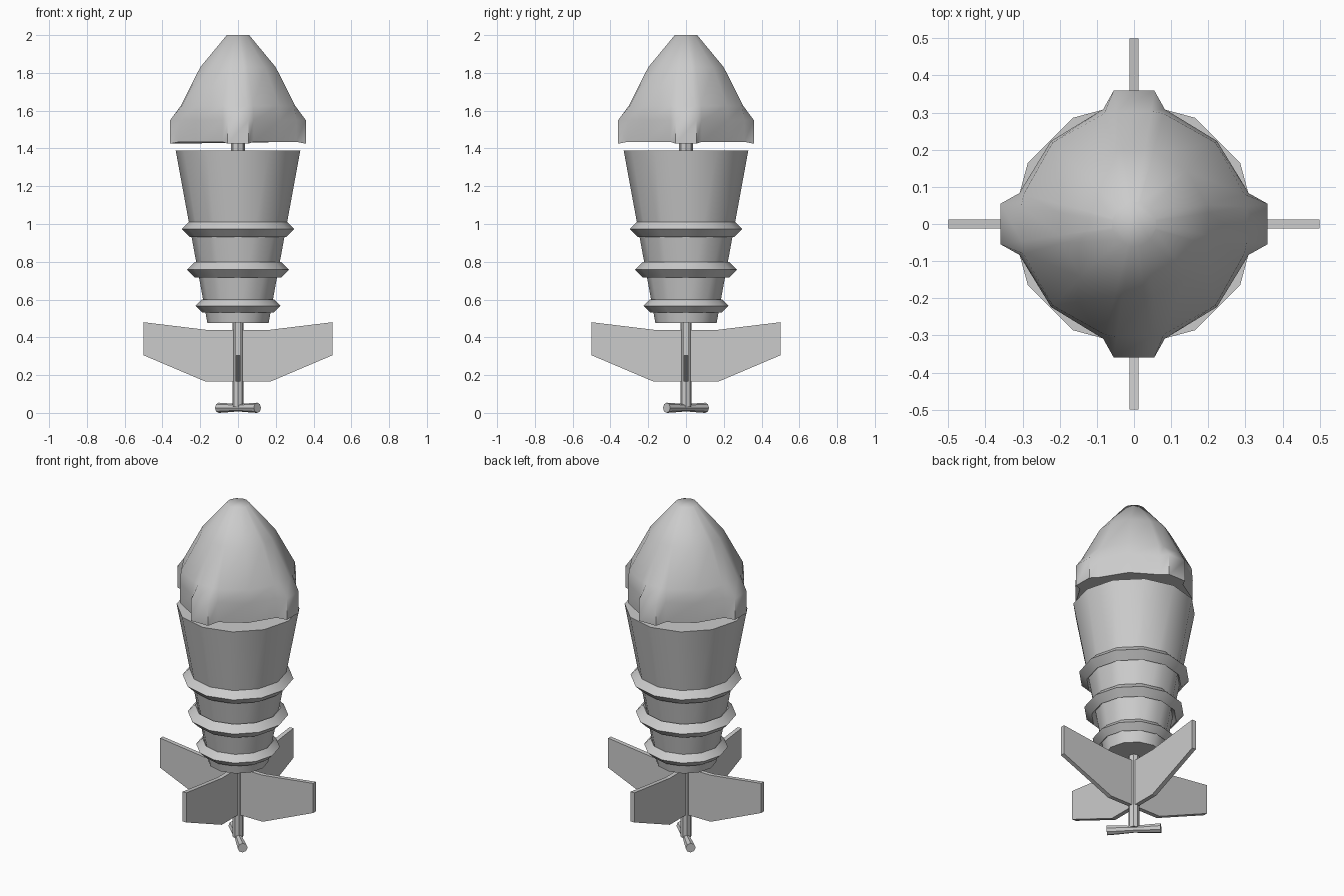
import bpy, bmesh, math
from mathutils import Matrix

if "Cube" in bpy.data.objects:
    bpy.data.objects.remove(bpy.data.objects["Cube"])


def finish(name, bm, smooth=None):
    bmesh.ops.recalc_face_normals(bm, faces=bm.faces)
    me = bpy.data.meshes.new(name)
    bm.to_mesh(me)
    bm.free()
    ob = bpy.data.objects.new(name, me)
    bpy.context.collection.objects.link(ob)
    if smooth:
        bpy.ops.object.select_all(action='DESELECT')
        ob.select_set(True)
        bpy.context.view_layer.objects.active = ob
        bpy.ops.object.shade_smooth_by_angle(angle=math.radians(smooth))
    return ob


def loft(name, rings, smooth=40, closed=False, matrix=None):
    """Skin a stack of point rings; cap the ends unless the stack is closed."""
    bm = bmesh.new()
    vs = [[bm.verts.new(p) for p in ring] for ring in rings]
    n = len(vs[0])
    for k in range(len(vs) if closed else len(vs) - 1):
        a, b = vs[k], vs[(k + 1) % len(vs)]
        for i in range(n):
            j = (i + 1) % n
            bm.faces.new((a[i], a[j], b[j], b[i]))
    if not closed:
        bm.faces.new(vs[0])
        bm.faces.new(vs[-1])
    if matrix:
        bm.transform(matrix)
    return finish(name, bm, smooth)


def circle(r, z, n):
    return [(r * math.cos(2 * math.pi * i / n), r * math.sin(2 * math.pi * i / n), z)
            for i in range(n)]


# Nose cap: round above, with four square lugs around the skirt
def nose_ring(z, lug, side, diagonal):
    pts = []
    for q in range(4):
        for deg, r in ((-15, side), (-8.7, lug), (8.7, lug), (15, side), (45, diagonal)):
            a = math.radians(deg + 90 * q)
            dz = 0 if r == lug or z > 1.5 else 0.01
            pts.append((r * math.cos(a), r * math.sin(a), z + dz))
    return pts


loft("nose_cap", [nose_ring(*r) for r in (
    (1.425, 0.363, 0.32, 0.315),
    (1.55, 0.363, 0.32, 0.316),
    (1.625, 0.307, 0.308, 0.31),
    (1.83, 0.202, 0.202, 0.202),
    (2.0, 0.06, 0.06, 0.06))], smooth=60)

# Tapered body
loft("body", [circle(0.162, 0.475, 12), circle(0.33, 1.39, 12)])

# Diamond-section bands
for i, (z, r, t) in enumerate(((0.973, 0.256, 0.042), (0.758, 0.23, 0.04), (0.566, 0.19, 0.035))):
    loft(f"band_{i + 1}", [circle(r + t, z, 12), circle(r, z + t, 12),
                           circle(r - t, z, 12), circle(r, z - t, 12)],
         smooth=60, closed=True)

# Neck and tail shafts
loft("neck", [circle(0.038, 1.36, 8), circle(0.038, 1.46, 8)])
loft("tail_shaft", [circle(0.03, 0.03, 8), circle(0.03, 0.5, 8)])

# Four tail fins
outline = [(0.0, 0.165), (0.17, 0.165), (0.5, 0.305), (0.5, 0.48), (0.17, 0.44), (0.0, 0.44)]
for i in range(4):
    loft(f"tail_fin_{i + 1}", [[(x, y, z) for x, z in outline] for y in (-0.0125, 0.0125)],
         smooth=None, matrix=Matrix.Rotation(math.pi / 2 * i, 4, 'Z'))

# Waisted crossbar at the foot, set diagonally
turn = (Matrix.Translation((0, 0, 0.027)) @ Matrix.Rotation(-math.pi / 4, 4, 'Z')
        @ Matrix.Rotation(math.pi / 2, 4, 'Y'))
loft("crossbar", [circle(r, d, 8) for d, r in (
    (-0.145, 0.027), (-0.08, 0.024), (0, 0.019), (0.08, 0.024), (0.145, 0.027))],
    matrix=turn)
